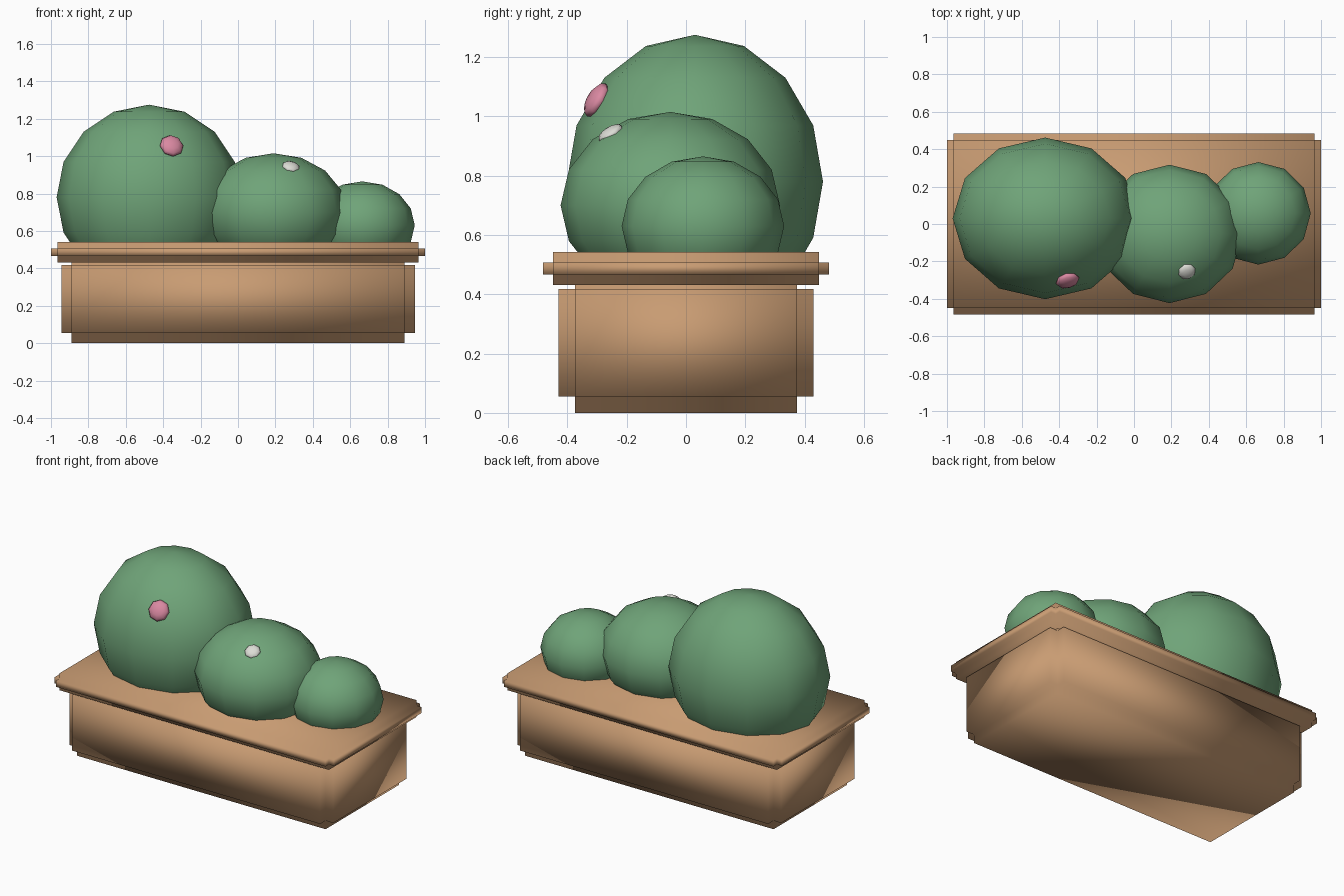
import bpy
from mathutils import Vector

if "Cube" in bpy.data.objects:
    bpy.data.objects.remove(bpy.data.objects["Cube"], do_unlink=True)


def material(name, rgb):
    m = bpy.data.materials.new(name)
    m.use_nodes = True
    m.diffuse_color = (*rgb, 1)
    bsdf = next(n for n in m.node_tree.nodes if n.type == 'BSDF_PRINCIPLED')
    bsdf.inputs["Base Color"].default_value = (*rgb, 1)
    return m


clay = material("terracotta tan", (0.58, 0.33, 0.17))
green = material("cactus green", (0.16, 0.37, 0.19))
pink = material("blossom pink", (0.70, 0.25, 0.36))
white = material("blossom white", (0.72, 0.72, 0.67))


def finish(name, mat):
    obj = bpy.context.object
    obj.name = name
    obj.data.materials.append(mat)
    bpy.ops.object.transform_apply(location=False, rotation=True, scale=True)
    bpy.ops.object.shade_smooth()
    return obj


def notched_box(name, half_x, half_y, bottom, top, notch):
    """Box whose edges are all cut back by a square step."""
    bpy.ops.mesh.primitive_cube_add(size=2, location=(0, 0, (bottom + top) / 2))
    bpy.context.object.scale = (half_x, half_y, (top - bottom) / 2)
    obj = finish(name, clay)
    bevel = obj.modifiers.new("stepped edge", 'BEVEL')
    bevel.width = notch
    bevel.segments = 2
    bevel.profile = 0


def ball(name, center, radii, mat, segments=12, rings=8, facing=None):
    bpy.ops.mesh.primitive_uv_sphere_add(segments=segments, ring_count=rings,
                                         radius=1, location=center)
    obj = bpy.context.object
    obj.scale = radii
    if facing:
        obj.rotation_euler = Vector(facing).to_track_quat('Z', 'Y').to_euler()
    finish(name, mat)


# Planter
notched_box("planter_body", 0.945, 0.43, 0, 0.472, 0.055)
notched_box("planter_rim", 1.0, 0.483, 0.432, 0.542, 0.035)

# Round plants
ball("large_bush", (-0.475, 0.03, 0.78), (0.495, 0.432, 0.495), green)
ball("middle_bush", (0.19, -0.053, 0.70), (0.39, 0.37, 0.315), green)
ball("small_bush", (0.665, 0.057, 0.63), (0.28, 0.274, 0.235), green)

# Blossoms lying on the plants
ball("pink_blossom", (-0.355, -0.302, 1.055), (0.065, 0.065, 0.03), pink,
     8, 6, (0.22, -0.83, 0.5))
ball("white_blossom", (0.283, -0.255, 0.943), (0.048, 0.048, 0.02), white,
     8, 6, (0.2, -0.52, 0.83))
